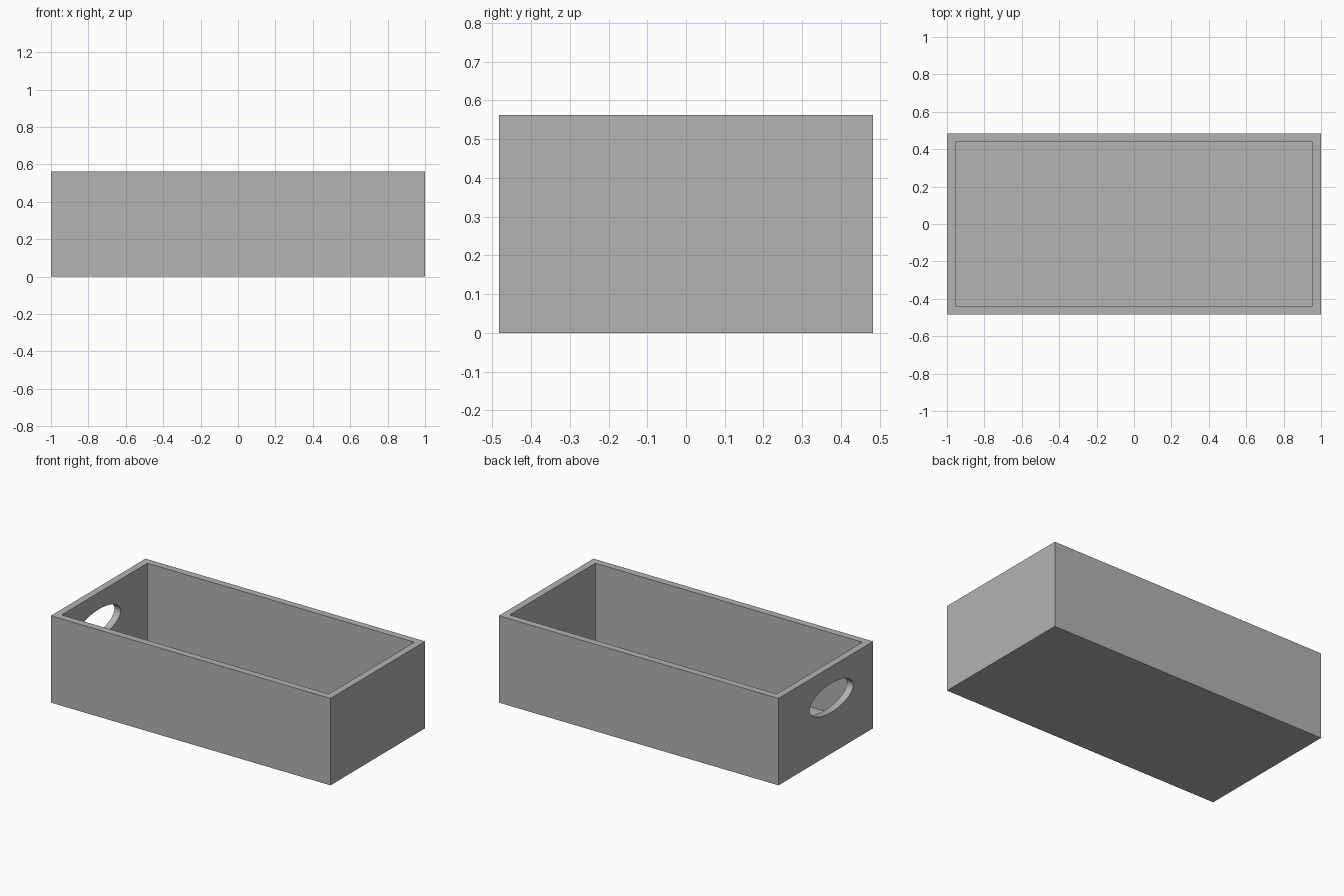
import bpy
import bmesh
import math

cube = bpy.data.objects.get("Cube")
if cube:
    bpy.data.objects.remove(cube, do_unlink=True)

LENGTH, DEPTH, HEIGHT, WALL = 2.0, 0.966, 0.562, 0.045

grey = bpy.data.materials.new("plain grey")
grey.use_nodes = True
colour = (0.45, 0.45, 0.45, 1)
grey.diffuse_color = colour
grey.node_tree.nodes["Principled BSDF"].inputs["Base Color"].default_value = colour


def add_object(name, bm):
    mesh = bpy.data.meshes.new(name)
    bm.to_mesh(mesh)
    bm.free()
    mesh.materials.append(grey)
    obj = bpy.data.objects.new(name, mesh)
    bpy.context.collection.objects.link(obj)
    return obj


# Open tray: inset the top of a block and sink it to the floor
bm = bmesh.new()
bmesh.ops.create_cube(bm, size=1)
bmesh.ops.scale(bm, vec=(LENGTH, DEPTH, HEIGHT), verts=bm.verts)
bmesh.ops.translate(bm, vec=(0, 0, HEIGHT / 2), verts=bm.verts)
top = max(bm.faces, key=lambda f: f.calc_center_median().z)
bmesh.ops.inset_region(bm, faces=[top], thickness=WALL, use_even_offset=True)
cavity = bmesh.ops.extrude_discrete_faces(bm, faces=[top])["faces"][0]
for vert in cavity.verts:
    vert.co.z = WALL
bmesh.ops.recalc_face_normals(bm, faces=bm.faces)
tray = add_object("tray", bm)

# Oval hand hole through the right end wall
bm = bmesh.new()
bmesh.ops.create_cone(bm, cap_ends=True, segments=64, radius1=1, radius2=1, depth=0.2)
for vert in bm.verts:
    x, y, z = vert.co
    vert.co = (z - LENGTH / 2, 0.223 * x - 0.058, 0.093 * y + 0.36)
bmesh.ops.recalc_face_normals(bm, faces=bm.faces)
cutter = add_object("hand_hole_cutter", bm)
cutter.hide_render = True
cutter.hide_set(True)

hole = tray.modifiers.new("hand hole", 'BOOLEAN')
hole.operation = 'DIFFERENCE'
hole.solver = 'EXACT'
hole.object = cutter

# Bake the cut, remove the cutter, smooth only the curved rim
bpy.context.view_layer.objects.active = tray
tray.select_set(True)
bpy.ops.object.modifier_apply(modifier=hole.name)
bpy.data.objects.remove(cutter, do_unlink=True)
bpy.ops.object.shade_smooth_by_angle(angle=math.radians(30))
